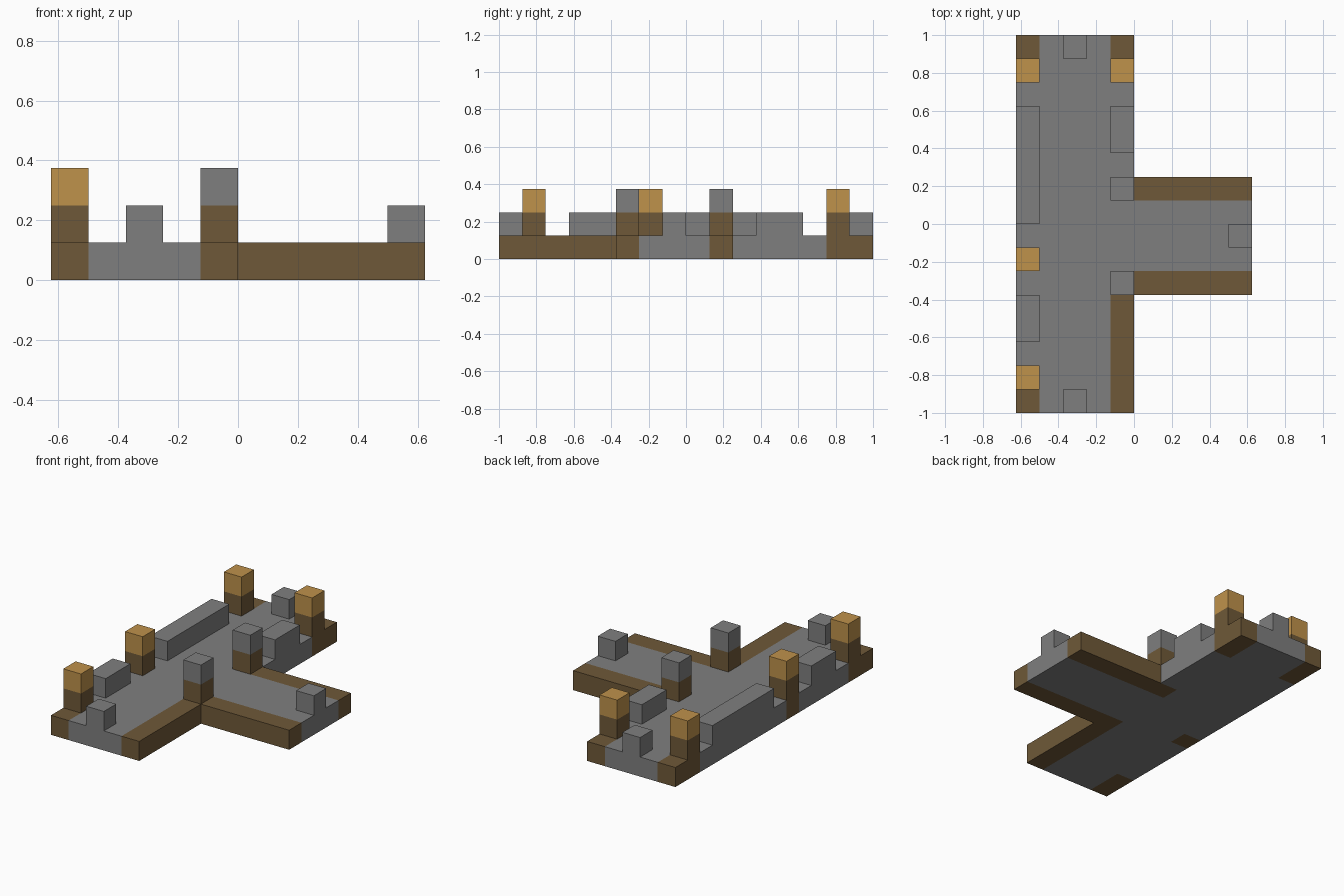
import bpy, bmesh
from math import floor
from mathutils import Vector

if "Cube" in bpy.data.objects:
    bpy.data.objects.remove(bpy.data.objects["Cube"], do_unlink=True)

U = 0.125                      # edge of one block
ORIGIN = Vector((-5 * U, -8 * U, 0))


def material(name, rgb):
    lin = [((c / 255 + 0.055) / 1.055) ** 2.4 for c in rgb]
    m = bpy.data.materials.new(name)
    m.use_nodes = True
    m.diffuse_color = (*lin, 1)
    m.node_tree.nodes["Principled BSDF"].inputs["Base Color"].default_value = (*lin, 1)
    return m


stone = material("stone grey", (127, 127, 127))
timber = material("dark timber", (111, 89, 56))
lamp = material("lamp orange", (191, 146, 75))


def finish(name, bm, mats):
    bmesh.ops.recalc_face_normals(bm, faces=bm.faces)
    me = bpy.data.meshes.new(name)
    bm.to_mesh(me)
    bm.free()
    for m in mats:
        me.materials.append(m)
    ob = bpy.data.objects.new(name, me)
    bpy.context.collection.objects.link(ob)


def on_deck(x, y):
    """Main walkway plus the side arm."""
    return x < 5 or 5 <= y < 10


def is_timber(x, y):
    """Corner beams, wall post footing, railing edge and arm edges."""
    if x == 0:
        return y in (0, 1, 6, 14, 15)
    if x == 4 and (y < 6 or y > 13):
        return True
    return x >= 4 and y in (5, 9)


def build_deck():
    bm = bmesh.new()
    for x in range(10):
        for y in range(16):
            if on_deck(x, y):
                bm.faces.new([bm.verts.new(ORIGIN + U * Vector((x + i, y + j, 0)))
                              for i, j in ((0, 0), (1, 0), (1, 1), (0, 1))])
    bmesh.ops.remove_doubles(bm, verts=bm.verts, dist=0.001)
    top = bmesh.ops.extrude_face_region(bm, geom=bm.faces[:], use_keep_orig=True)
    verts = [g for g in top["geom"] if isinstance(g, bmesh.types.BMVert)]
    bmesh.ops.translate(bm, verts=verts, vec=(0, 0, U))
    bmesh.ops.recalc_face_normals(bm, faces=bm.faces)
    # colour every face by the block it belongs to
    for f in bm.faces:
        c = (f.calc_center_median() - f.normal * U / 4 - ORIGIN) / U
        f.material_index = int(is_timber(floor(c.x), floor(c.y)))
    finish("deck", bm, [stone, timber])


def block(name, x, y, mat, length=1, level=1):
    """Block standing on the part below, open underneath."""
    bm = bmesh.new()
    bmesh.ops.create_cube(bm, size=1)
    bmesh.ops.scale(bm, verts=bm.verts, vec=(U, U * length, U))
    bmesh.ops.translate(bm, verts=bm.verts,
                        vec=ORIGIN + U * Vector((x + 0.5, y + length / 2, level + 0.5)))
    bm.normal_update()
    bottom = [f for f in bm.faces if f.normal.z < -0.5]
    bmesh.ops.delete(bm, geom=bottom, context="FACES_ONLY")
    finish(name, bm, [mat])


build_deck()

# posts: timber shaft with an orange lamp or a stone cap
for name, x, y, cap in (("front_right", 0, 1, lamp), ("middle_right", 0, 6, lamp),
                        ("back_right", 0, 14, lamp), ("back_left", 4, 14, lamp),
                        ("arm_front", 4, 5, stone), ("arm_back", 4, 9, stone)):
    block(name + "_post", x, y, timber)
    block(name + "_post_cap", x, y, cap, level=2)

# low parapet walls along the long sides
block("right_back_parapet", 0, 8, stone, length=5)
block("right_front_parapet", 0, 3, stone, length=2)
block("left_parapet", 4, 11, stone, length=2)

# single bollards at the three ends
block("front_bollard", 2, 0, stone)
block("back_bollard", 2, 15, stone)
block("arm_bollard", 9, 7, stone)
